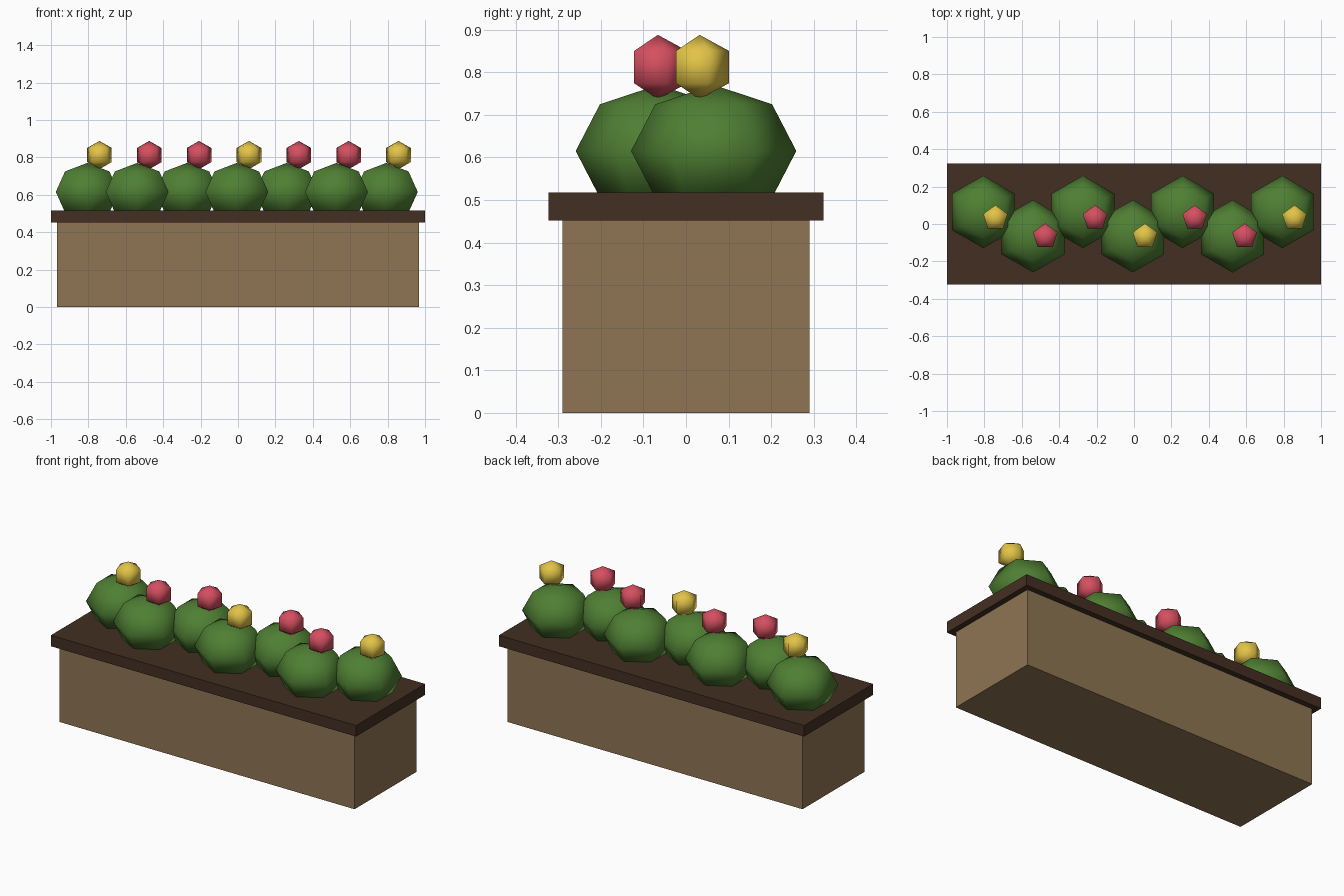
import bpy

if "Cube" in bpy.data.objects:
    bpy.data.objects.remove(bpy.data.objects["Cube"])


def material(name, hex_rgb):
    # sRGB hex to linear viewport colour
    rgb = [(hex_rgb >> s & 255) / 255 for s in (16, 8, 0)]
    m = bpy.data.materials.new(name)
    m.diffuse_color = [((c + 0.055) / 1.055) ** 2.4 for c in rgb] + [1]
    m.use_nodes = True
    m.node_tree.nodes["Principled BSDF"].inputs["Base Color"].default_value = m.diffuse_color
    return m


WOOD = material("wood", 0x8F7553)
SOIL = material("dark_wood", 0x432F22)
GREEN = material("leaf_green", 0x4F7F33)
RED = material("petal_red", 0xD54F60)
YELLOW = material("petal_yellow", 0xE2C447)


def box(name, size, z0, mat):
    bpy.ops.mesh.primitive_cube_add(size=1, location=(0, 0, z0 + size[2] / 2))
    ob = bpy.context.object
    ob.name = name
    ob.scale = size
    ob.data.materials.append(mat)


def blob(name, loc, radius, height, segments, rings, turn, mat):
    bpy.ops.mesh.primitive_uv_sphere_add(segments=segments, ring_count=rings,
                                         radius=1, location=loc, rotation=(0, 0, turn))
    ob = bpy.context.object
    ob.name = name
    ob.scale = (radius, radius, height)
    ob.data.materials.append(mat)
    bpy.ops.object.shade_smooth()


# Planter trough and its overhanging top slab
box("planter_box", (1.934, 0.58, 0.455), 0, WOOD)
box("planter_top", (2.0, 0.646, 0.065), 0.452, SOIL)

# Staggered row of bushes, each with one flower
for i, petal in enumerate((YELLOW, RED, RED, YELLOW, RED, RED, YELLOW)):
    x = -0.806 + 0.2665 * i
    back = i % 2 == 0
    blob(f"bush_{i + 1}", (x, 0.065 if back else -0.065, 0.615),
         0.194, 0.155, 6, 4, 0, GREEN)
    blob(f"flower_{i + 1}", (x + 0.065, 0.032 if back else -0.066, 0.812),
         0.08, 0.0755, 5, 3, 0, petal)
